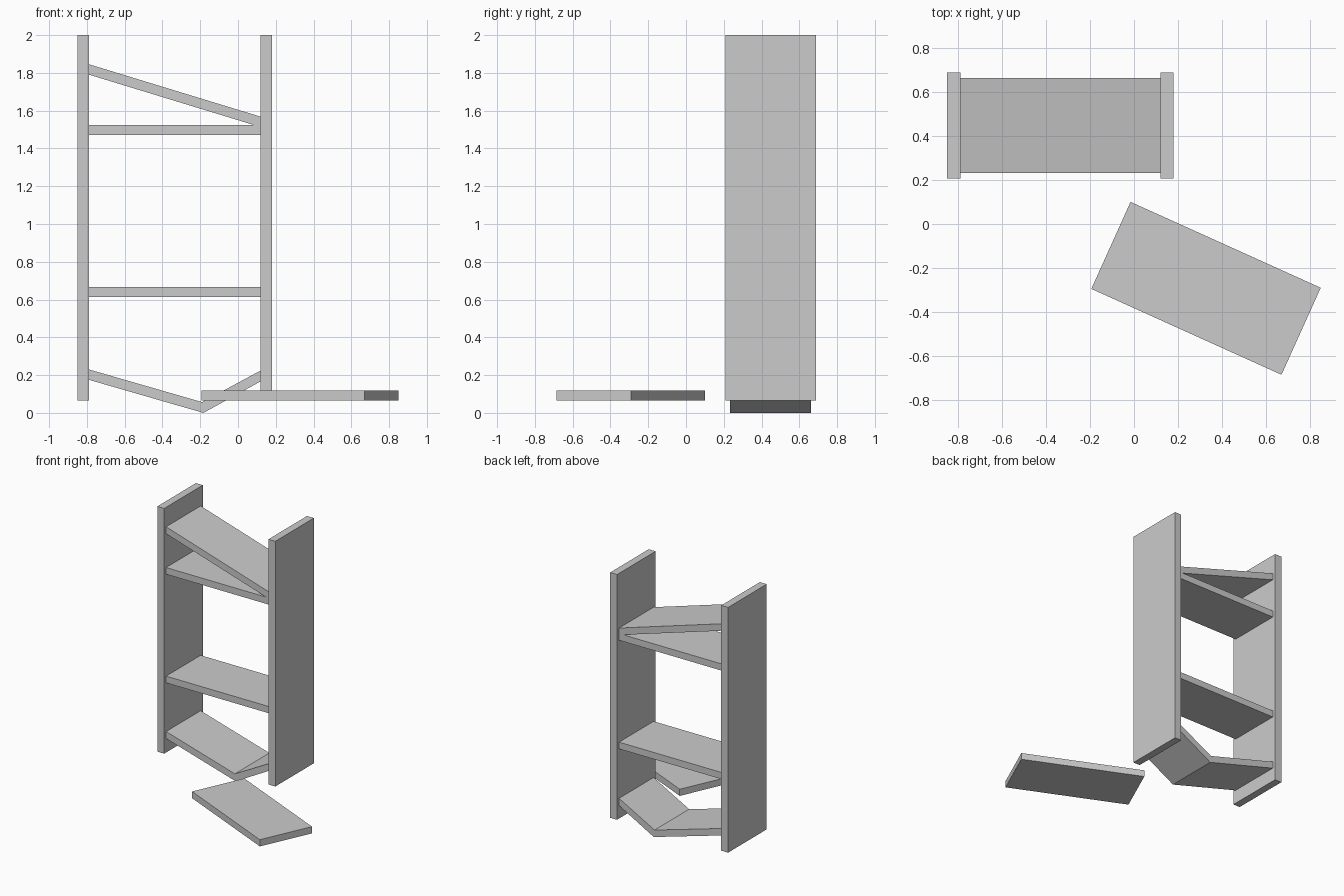
import bpy
import bmesh
from math import radians
from mathutils import Matrix

if "Cube" in bpy.data.objects:
    bpy.data.objects.remove(bpy.data.objects["Cube"])

T = 0.053            # shelf thickness
Y0, Y1 = 0.232, 0.663  # shelf depth range


def finish(name, bm):
    bmesh.ops.recalc_face_normals(bm, faces=bm.faces)
    mesh = bpy.data.meshes.new(name)
    bm.to_mesh(mesh)
    bm.free()
    obj = bpy.data.objects.new(name, mesh)
    bpy.context.collection.objects.link(obj)
    return obj


def box(name, size, center, turn=0.0):
    bm = bmesh.new()
    m = (Matrix.Translation(center) @ Matrix.Rotation(radians(turn), 4, 'Z')
         @ Matrix.Diagonal((*size, 1)))
    bmesh.ops.create_cube(bm, size=1, matrix=m)
    return finish(name, bm)


def plank(name, top, bottom):
    """Board extruded along y, from matching top and bottom (x, z) lines."""
    bm = bmesh.new()
    rows = [[[bm.verts.new((x, y, z)) for x, z in line] for line in (top, bottom)]
            for y in (Y0, Y1)]
    (ft, fb), (bt, bb) = rows
    for i in range(len(top) - 1):
        for a, b in ((ft, fb), (bt, bb), (ft, bt), (fb, bb)):
            bm.faces.new((a[i], a[i + 1], b[i + 1], b[i]))
    for i in (0, -1):
        bm.faces.new((ft[i], fb[i], bb[i], bt[i]))
    return finish(name, bm)


# Side panels
for side, x in (("left", -0.82), ("right", 0.15)):
    box(side + "_side_panel", (0.06, 0.481, 1.935), (x, 0.4485, 1.0325))

# Level shelves, let slightly into the panels
for name, z in (("lower_shelf", 0.641), ("upper_shelf", 1.498)):
    box(name, (0.95, Y1 - Y0, T), (-0.335, (Y0 + Y1) / 2, z))

# Slipped top shelf
plank("tilted_shelf", [(-0.81, 1.852), (0.14, 1.562)],
      [(-0.81, 1.797), (0.14, 1.507)])

# Bottom shelf snapped into a V
plank("broken_shelf", [(-0.81, 0.236), (-0.19, 0.057), (0.14, 0.235)],
      [(-0.81, 0.181), (-0.183, 0.0), (0.14, 0.178)])

# Board that fell out in front
box("fallen_shelf", (0.949, 0.434, T), (0.3275, -0.2925, 0.0915), -24.3)
